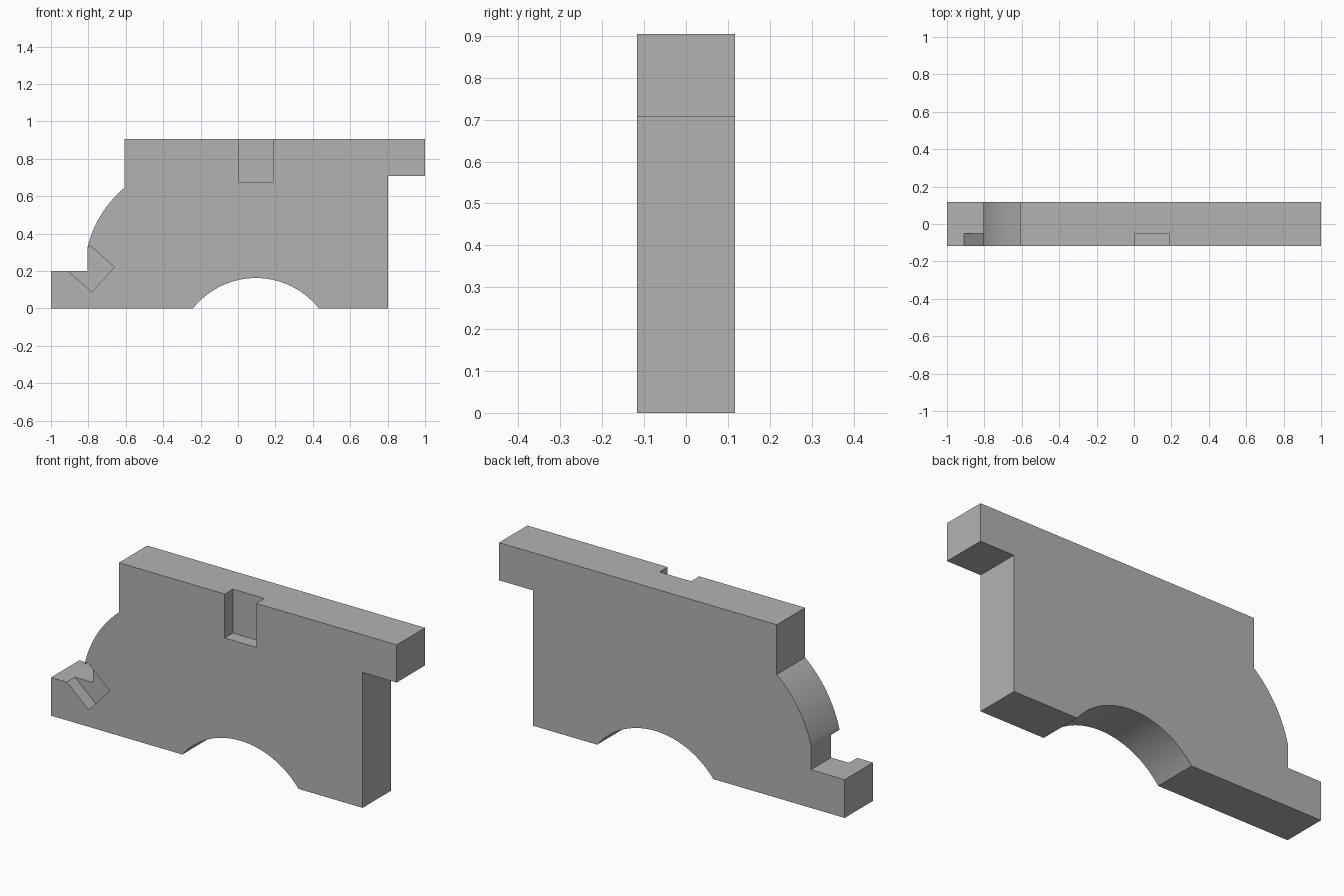
import bpy
import bmesh
import math
from mathutils import Vector

cube = bpy.data.objects.get("Cube")
if cube:
    bpy.data.objects.remove(cube, do_unlink=True)

FRONT, BACK, POCKET = -0.117, 0.117, -0.05

grey = bpy.data.materials.new("plain grey")
grey.use_nodes = True
grey.diffuse_color = (0.45, 0.45, 0.45, 1)
grey.node_tree.nodes["Principled BSDF"].inputs["Base Color"].default_value = (0.45, 0.45, 0.45, 1)


def arc(a, b, sag, steps):
    """Points from a to b on an arc that bulges left of the chord by sag."""
    a, b = Vector(a), Vector(b)
    mid, half = (a + b) / 2, (b - a).length / 2
    normal = Vector((a.y - b.y, b.x - a.x)).normalized()
    radius = (half * half + sag * sag) / (2 * sag)
    centre = mid + normal * (sag - radius)
    along = (b - a).normalized()
    sweep = math.asin(half / radius)
    angles = [sweep * (2 * i / steps - 1) for i in range(steps + 1)]
    return [tuple(centre + normal * radius * math.cos(t) + along * radius * math.sin(t))
            for t in angles]


def extrude(name, outline, y0, y1):
    """Solid made from an x-z outline between two depths."""
    bm = bmesh.new()
    face = bm.faces.new([bm.verts.new((x, y0, z)) for x, z in outline])
    result = bmesh.ops.extrude_face_region(bm, geom=[face])
    verts = [v for v in result["geom"] if isinstance(v, bmesh.types.BMVert)]
    bmesh.ops.translate(bm, verts=verts, vec=(0, y1 - y0, 0))
    bmesh.ops.recalc_face_normals(bm, faces=bm.faces)
    mesh = bpy.data.meshes.new(name)
    bm.to_mesh(mesh)
    bm.free()
    obj = bpy.data.objects.new(name, mesh)
    bpy.context.collection.objects.link(obj)
    mesh.materials.append(grey)
    return obj


# Plate with stepped foot, rounded shoulder, overhanging lug and arched underside
outline = [(-1, 0), (-1, 0.2), (-0.805, 0.2)]
outline += arc((-0.805, 0.325), (-0.607, 0.645), 0.03, 20)
outline += [(-0.607, 0.905), (1, 0.905), (1, 0.708), (0.803, 0.708), (0.803, 0)]
outline += reversed(arc((-0.24, 0), (0.432, 0), 0.162, 40))
plate = extrude("bracket_plate", outline, FRONT, BACK)

# Front pockets: a slot in the top edge and a tilted square at the foot
slot = [(0.005, 0.675), (0.188, 0.675), (0.188, 1), (0.005, 1)]
diamond = [(-0.79, 0.335), (-0.66, 0.22), (-0.782, 0.088), (-0.912, 0.203)]
for name, shape in (("slot_cutter", slot), ("diamond_cutter", diamond)):
    cutter = extrude(name, shape, FRONT - 0.1, POCKET)
    cutter.hide_render = True
    cutter.hide_set(True)
    mod = plate.modifiers.new(name, "BOOLEAN")
    mod.operation = "DIFFERENCE"
    mod.solver = "EXACT"
    mod.object = cutter

# Apply the cuts and remove the cutters
bpy.context.view_layer.objects.active = plate
plate.select_set(True)
for mod in list(plate.modifiers):
    cutter = mod.object
    bpy.ops.object.modifier_apply(modifier=mod.name)
    bpy.data.objects.remove(cutter, do_unlink=True)
bpy.ops.object.shade_smooth_by_angle(angle=math.radians(25))
